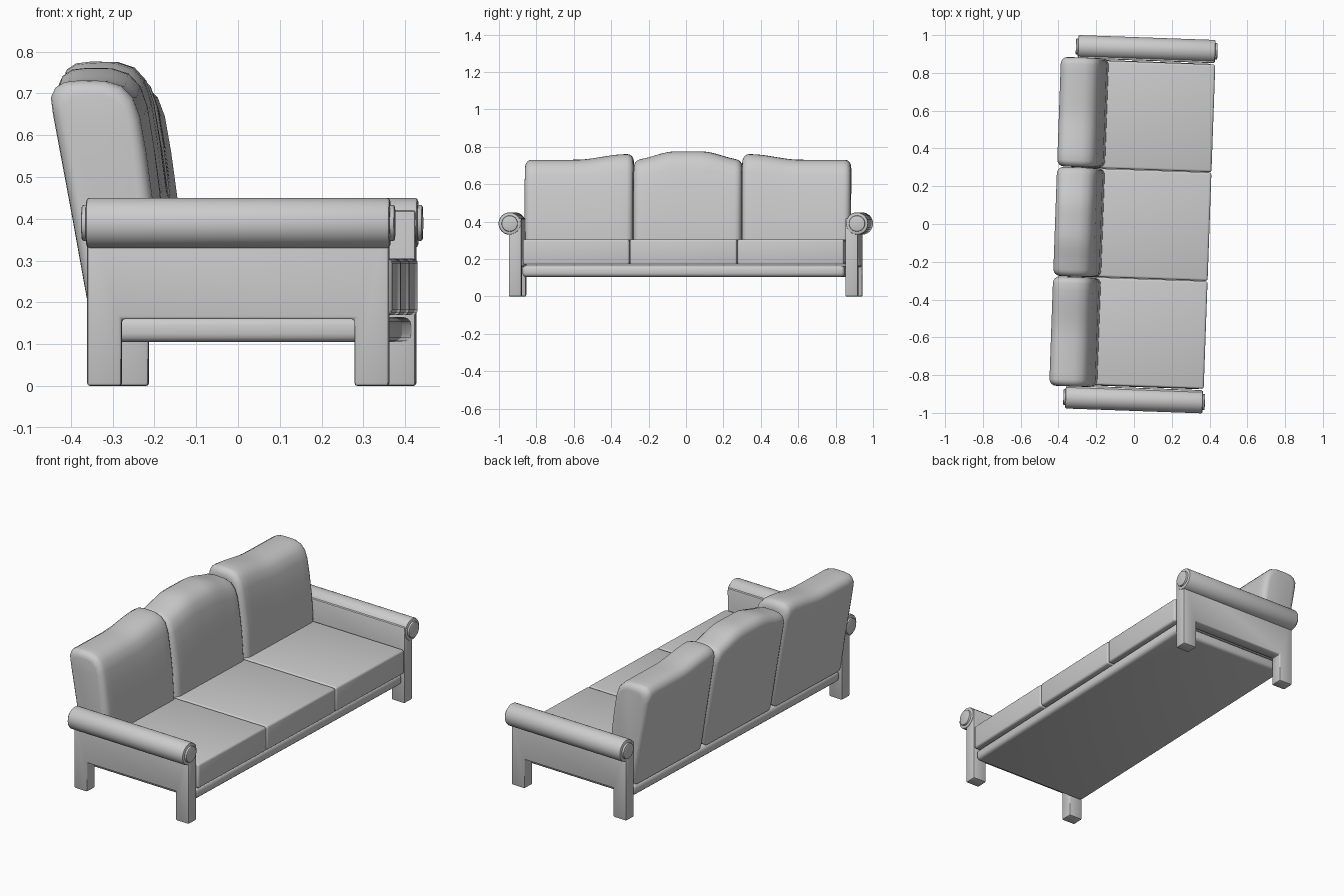
import bpy, bmesh, math
from mathutils import Matrix

cube = bpy.data.objects.get("Cube")
if cube:
    bpy.data.objects.remove(cube, do_unlink=True)

TURN = math.radians(-2.05)      # the whole sofa stands slightly turned

fabric = bpy.data.materials.new("light_grey_fabric")
fabric.use_nodes = True
GREY = (0.6, 0.6, 0.6, 1)
fabric.diffuse_color = GREY
fabric.node_tree.nodes["Principled BSDF"].inputs["Base Color"].default_value = GREY


def finish(bm, name, bevel=0.0, segments=3, limit=30):
    """Round the crisp edges, then turn the bmesh into a smooth shaded object."""
    bmesh.ops.recalc_face_normals(bm, faces=bm.faces)
    if bevel:
        edges = [e for e in bm.edges if e.calc_face_angle(0) > math.radians(limit)]
        bmesh.ops.bevel(bm, geom=edges, offset=bevel, segments=segments,
                        profile=0.5, affect='EDGES')
    mesh = bpy.data.meshes.new(name)
    bm.to_mesh(mesh)
    bm.free()
    mesh.materials.append(fabric)
    obj = bpy.data.objects.new(name, mesh)
    bpy.context.collection.objects.link(obj)
    obj.rotation_euler.z = TURN
    bpy.ops.object.select_all(action='DESELECT')
    obj.select_set(True)
    bpy.context.view_layer.objects.active = obj
    bpy.ops.object.shade_smooth_by_angle(angle=math.radians(40))
    return obj


def loft(rings):
    """Skin a list of closed rings and cap both ends."""
    bm = bmesh.new()
    loops = [[bm.verts.new(p) for p in ring] for ring in rings]
    n = len(loops[0])
    for a, b in zip(loops, loops[1:]):
        for i in range(n):
            j = (i + 1) % n
            bm.faces.new((a[i], a[j], b[j], b[i]))
    bm.faces.new(loops[0])
    bm.faces.new(loops[-1][::-1])
    return bm


def box(name, x, y, z, bevel, segments=3):
    corners = [(x[0], z[0]), (x[1], z[0]), (x[1], z[1]), (x[0], z[1])]
    finish(loft([[(px, py, pz) for px, pz in corners] for py in y]), name, bevel, segments)


# Base slab and seat cushions
box("base_rail", (-0.32, 0.385), (-0.862, 0.862), (0.105, 0.165), 0.02)
EDGES = [-0.86, -0.288, 0.288, 0.86]
SEATS = ["right", "middle", "left"]
for side, y0, y1 in zip(SEATS, EDGES, EDGES[1:]):
    box(side + "_seat_cushion", (-0.30, 0.40), (y0 + 0.001, y1 - 0.001), (0.17, 0.305), 0.012)


# Back cushions: side profile (x, z) swept along y under a wavy crown
PROFILE = [(-0.325, 0.17), (-0.17, 0.17), (-0.165, 0.31), (-0.175, 0.45),
           (-0.19, 0.56), (-0.205, 0.645), (-0.222, 0.69), (-0.25, 0.718),
           (-0.29, 0.73), (-0.35, 0.731), (-0.385, 0.727), (-0.407, 0.714),
           (-0.418, 0.69), (-0.413, 0.65), (-0.37, 0.42)]
CENTRE = (-0.29, 0.45)
ROUND = 0.035


def blend(t):
    t = max(0.0, min(1.0, t))
    return t * t * (3 - 2 * t)


def crown(y):
    """Extra height of the back, centre hump plus raised inner shoulders."""
    if abs(y) <= 0.29:
        return 0.045 - 0.045 * blend((abs(y) - 0.07) / 0.22)
    return 0.03 * (1 - blend((abs(y) - 0.33) / 0.27))


def back_cushion(name, y0, y1):
    stations = []                                   # (y, inset)
    for k in range(5):
        a = math.radians(22.5 * k)
        stations.append((y0 + ROUND * (1 - math.cos(a)), ROUND * (1 - math.sin(a))))
    stations = [(y0 + ROUND * (1 - math.sin(math.radians(22.5 * k))),
                 ROUND * (1 - math.cos(math.radians(22.5 * k)))) for k in range(4, -1, -1)]
    ends = [(y0 + y1 - y, inset) for y, inset in reversed(stations)]
    span = y1 - y0 - 2 * ROUND
    middle = [(y0 + ROUND + span * k / 14, 0.0) for k in range(1, 14)]
    rings = []
    for y, inset in stations + middle + ends:
        ring = []
        for x, z in PROFILE:
            sx, sz = 1 - inset / 0.12, 1 - inset / 0.28
            lift = crown(y) * max(0.0, (z - 0.3) / 0.43)
            ring.append((CENTRE[0] + (x - CENTRE[0]) * sx, y,
                         CENTRE[1] + (z + lift - CENTRE[1]) * sz))
        rings.append(ring)
    finish(loft(rings), name)


BACKS = [-0.872, -0.29, 0.29, 0.872]
for side, y0, y1 in zip(SEATS, BACKS, BACKS[1:]):
    back_cushion(side + "_back_cushion", y0 + 0.001, y1 - 0.001)


# Arms: panel with two legs, rolled top and round end caps
def roll(name, x0, x1, y, radius, bevel):
    bm = bmesh.new()
    place = Matrix.Translation(((x0 + x1) / 2, y, 0.39)) @ Matrix.Rotation(math.pi / 2, 4, 'Y')
    bmesh.ops.create_cone(bm, cap_ends=True, segments=32, radius1=radius, radius2=radius,
                          depth=x1 - x0, matrix=place)
    finish(bm, name, bevel, 2, 60)


ARM = [(-0.328, 0), (-0.246, 0), (-0.246, 0.16), (0.312, 0.16),
       (0.312, 0), (0.394, 0), (0.394, 0.42), (-0.328, 0.42)]
for side, s in (("left", 1), ("right", -1)):
    panel = [[(x, s * y, z) for x, z in ARM] for y in (0.866, 0.934)]
    finish(loft(panel), side + "_arm_panel", 0.007, 2)
    roll(side + "_arm_roll", -0.33, 0.398, s * 0.929, 0.06, 0.008)
    roll(side + "_arm_end_caps", -0.341, 0.409, s * 0.929, 0.043, 0.005)
